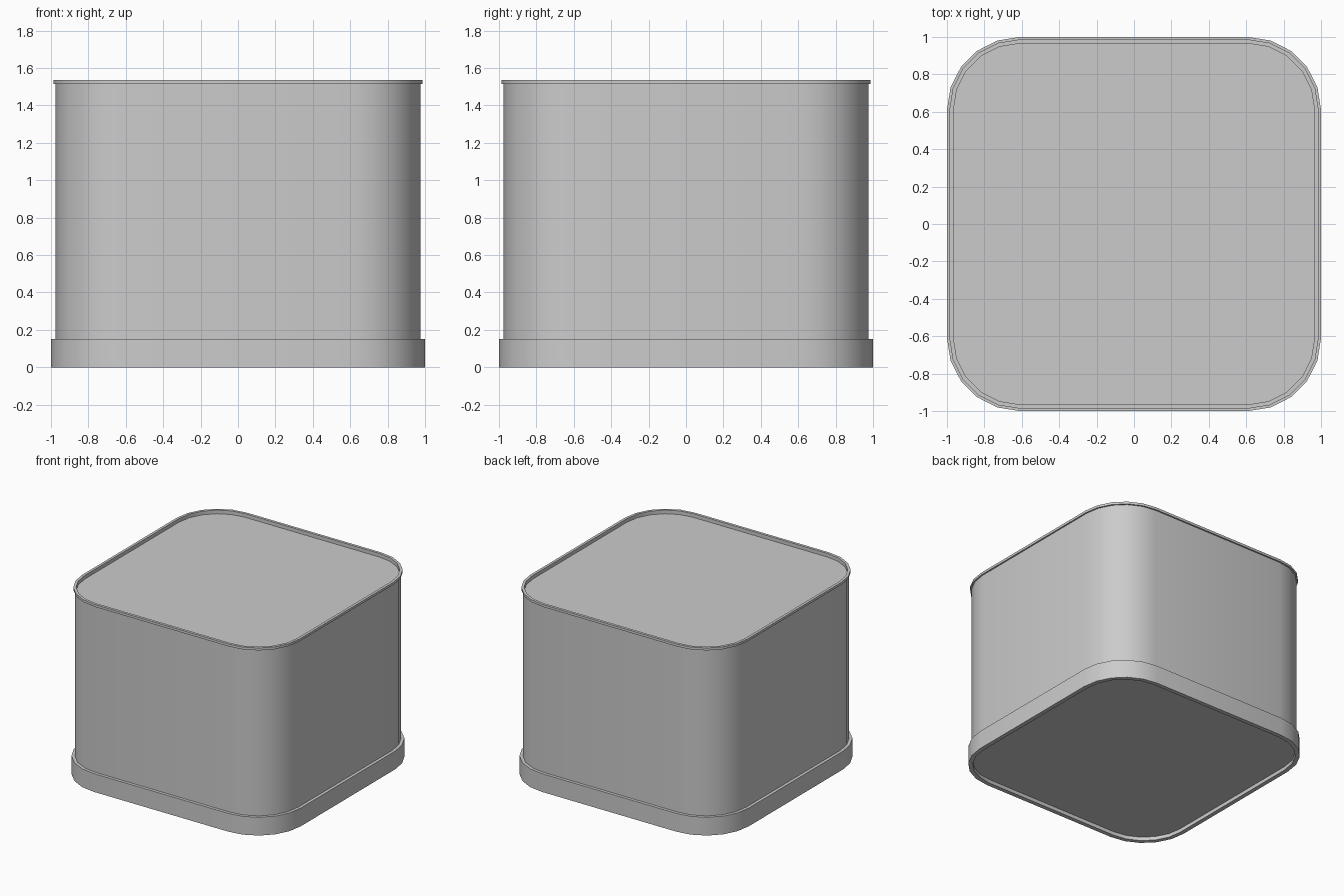
import bpy, bmesh, math

if "Cube" in bpy.data.objects:
    bpy.data.objects.remove(bpy.data.objects["Cube"])

CORNER = 0.61   # corner arc centre
SEGS = 5        # facets per corner


def ring(bm, half, z):
    """One rounded-square loop of vertices."""
    r = half - CORNER
    verts = []
    for q, (sx, sy) in enumerate([(1, 1), (-1, 1), (-1, -1), (1, -1)]):
        for i in range(SEGS + 1):
            a = math.radians(90) * (q + i / SEGS)
            verts.append(bm.verts.new((sx * CORNER + r * math.cos(a),
                                       sy * CORNER + r * math.sin(a), z)))
    return verts


def loft(name, profile):
    """Skin rounded-square rings and cap both ends."""
    bm = bmesh.new()
    rings = [ring(bm, h, z) for h, z in profile]
    n = len(rings[0])
    for a, b in zip(rings, rings[1:]):
        for i in range(n):
            j = (i + 1) % n
            bm.faces.new((a[i], a[j], b[j], b[i]))
    bm.faces.new(rings[0][::-1])
    bm.faces.new(rings[-1])
    bmesh.ops.recalc_face_normals(bm, faces=bm.faces)
    mesh = bpy.data.meshes.new(name)
    bm.to_mesh(mesh)
    bm.free()
    obj = bpy.data.objects.new(name, mesh)
    bpy.context.collection.objects.link(obj)
    bpy.ops.object.select_all(action='DESELECT')
    obj.select_set(True)
    bpy.context.view_layer.objects.active = obj
    bpy.ops.object.shade_smooth_by_angle(angle=math.radians(30))
    return obj


# Tin body with a thin seam rim and a recessed end panel
loft("tin_body", [(0.975, 0.035), (0.975, 1.515), (0.987, 1.515),
                  (0.987, 1.535), (0.965, 1.535), (0.965, 1.505)])

# Lid band around the base, with a recessed underside
loft("lid_band", [(0.965, 0.03), (0.965, 0.0), (1.0, 0.0),
                  (1.0, 0.15), (0.97, 0.15)])
